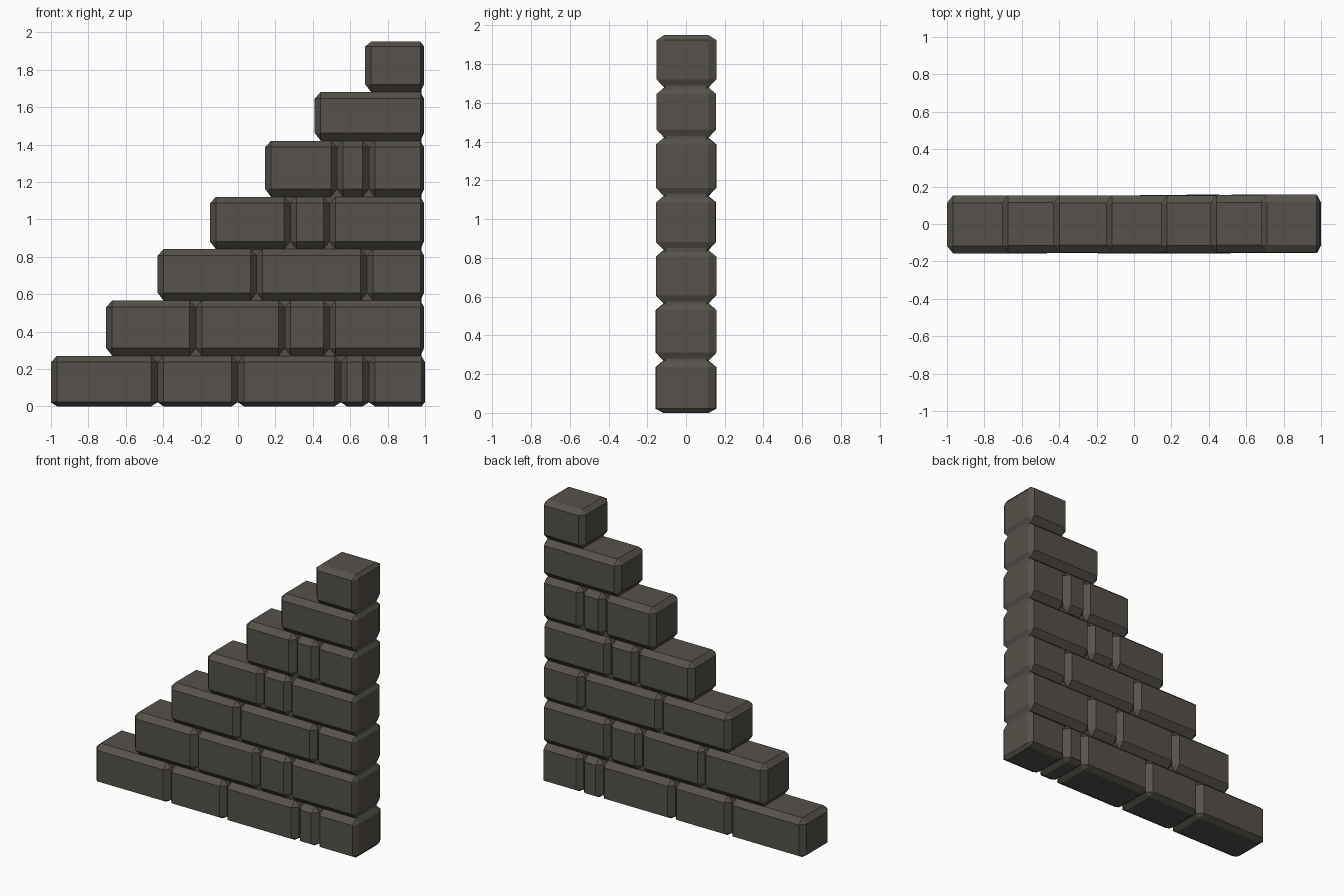
import bpy, bmesh, random
from itertools import product

random.seed(4)
if "Cube" in bpy.data.objects:
    bpy.data.objects.remove(bpy.data.objects["Cube"])

# One dark stone colour
stone = bpy.data.materials.new("dark_stone")
stone.use_nodes = True
COLOUR = (0.092, 0.083, 0.069, 1)
stone.diffuse_color = COLOUR
bsdf = stone.node_tree.nodes["Principled BSDF"]
bsdf.inputs["Base Color"].default_value = COLOUR
bsdf.inputs["Roughness"].default_value = 0.9


def chamfered_block(name, low, high, cut_low, cut_high):
    """Box with every edge cut flat; cuts are given per axis and side."""
    bm = bmesh.new()
    for corner in product((0, 1), repeat=3):
        outer = [(low, high)[s][i] for i, s in enumerate(corner)]
        inner = [outer[i] + (-cut_high[i] if s else cut_low[i])
                 for i, s in enumerate(corner)]
        for axis in range(3):
            point = list(inner)
            point[axis] = outer[axis]
            bm.verts.new(point)
    bmesh.ops.convex_hull(bm, input=bm.verts)
    bmesh.ops.dissolve_limit(bm, angle_limit=0.02, verts=bm.verts, edges=bm.edges)
    bmesh.ops.recalc_face_normals(bm, faces=bm.faces)
    mesh = bpy.data.meshes.new(name)
    bm.to_mesh(mesh)
    bm.free()
    mesh.materials.append(stone)
    obj = bpy.data.objects.new(name, mesh)
    bpy.context.collection.objects.link(obj)


# Heights of the courses, and the joints along each course
levels = [0, 0.27, 0.565, 0.84, 1.12, 1.42, 1.68, 1.95]
courses = [
    [-1, -0.43, 0, 0.55, 0.70, 1],
    [-0.705, -0.225, 0.25, 0.49, 0.995],
    [-0.43, 0.10, 0.69, 0.995],
    [-0.15, 0.28, 0.49, 0.995],
    [0.145, 0.53, 0.70, 0.995],
    [0.41, 0.995],
    [0.68, 0.995],
]

for row, joints in enumerate(courses):
    bottom, top = levels[row], levels[row + 1]
    last = len(joints) - 2
    # Stone blocks, with shallow cuts at the straight end of the wall
    for i, (left, right) in enumerate(zip(joints, joints[1:])):
        front = -0.155 + random.uniform(-0.003, 0.003)
        back = 0.155 + random.uniform(-0.003, 0.003)
        base_cut = 0.022 if row == 0 else 0.042
        top_cut = 0.026 if row == len(courses) - 1 else 0.034
        chamfered_block(f"stone_block_{row + 1}_{i + 1}",
                        (left, front, bottom), (right, back, top),
                        (0.032, 0.04, base_cut),
                        (0.02 if i == last else 0.034, 0.04, top_cut))
    # Mortar core filling the deep joints
    chamfered_block(f"mortar_core_{row + 1}",
                    (joints[0] + 0.06, -0.108, max(bottom - 0.04, 0.03)),
                    (0.98, 0.108, top - 0.02), (0.002,) * 3, (0.002,) * 3)
